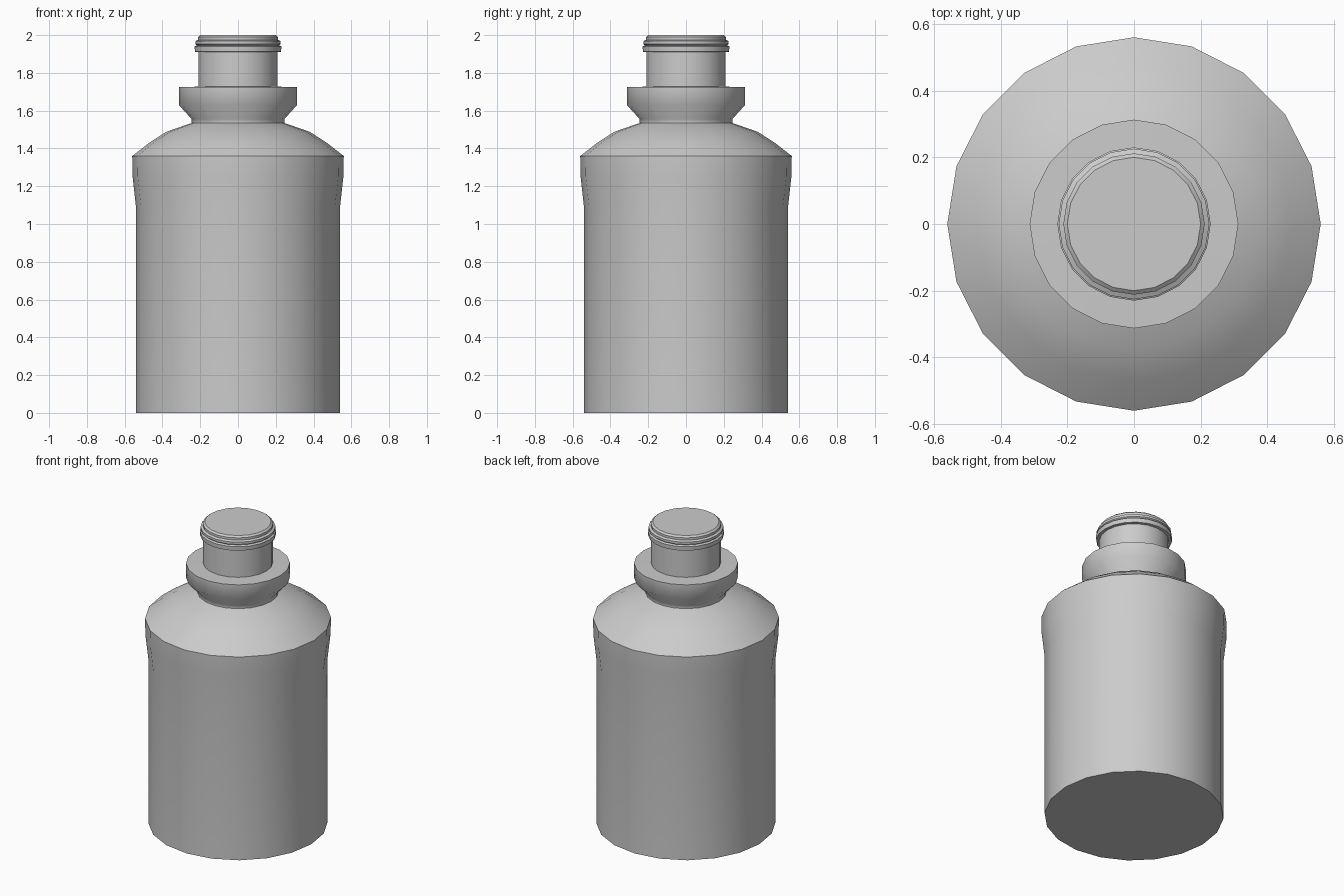
import bpy, bmesh, math

if "Cube" in bpy.data.objects:
    bpy.data.objects.remove(bpy.data.objects["Cube"])

SIDES = 20


def lathe(name, profile, angle=35):
    """Revolve (radius, z) points around z; radius 0 closes to a pole."""
    me = bpy.data.meshes.new(name)
    bm = bmesh.new()
    rings = []
    for r, z in profile:
        if r == 0:
            rings.append([bm.verts.new((0, 0, z))] * SIDES)
        else:
            rings.append([bm.verts.new((r * math.cos(2 * math.pi * i / SIDES),
                                        r * math.sin(2 * math.pi * i / SIDES), z))
                          for i in range(SIDES)])
    for a, b in zip(rings, rings[1:]):
        for i in range(SIDES):
            j = (i + 1) % SIDES
            bm.faces.new(dict.fromkeys((a[i], a[j], b[j], b[i])))
    bm.to_mesh(me)
    bm.free()
    ob = bpy.data.objects.new(name, me)
    bpy.context.collection.objects.link(ob)
    bpy.ops.object.select_all(action='DESELECT')
    bpy.context.view_layer.objects.active = ob
    ob.select_set(True)
    bpy.ops.object.shade_smooth_by_angle(angle=math.radians(angle))
    return ob


# Body: flat base, straight wall, slight flare and sloping shoulder
lathe("bottle_body", [(0, 0), (0.54, 0), (0.54, 1.09), (0.558, 1.25), (0.56, 1.36),
                      (0.47, 1.43), (0.38, 1.488), (0.245, 1.535)], 50)

# Collar: narrow throat flaring out to a vertical band with a flat top
lathe("neck_collar", [(0.245, 1.535), (0.245, 1.555), (0.313, 1.63),
                      (0.313, 1.725), (0.21, 1.727)], 50)

# Neck with stacked lip rings and closed top
lathe("neck_and_lip", [(0.21, 1.727), (0.21, 1.91), (0.228, 1.912), (0.23, 1.94),
                       (0.218, 1.946), (0.226, 1.953), (0.226, 1.968), (0.212, 1.975),
                       (0.212, 1.99), (0.20, 2.0), (0, 2.0)])
